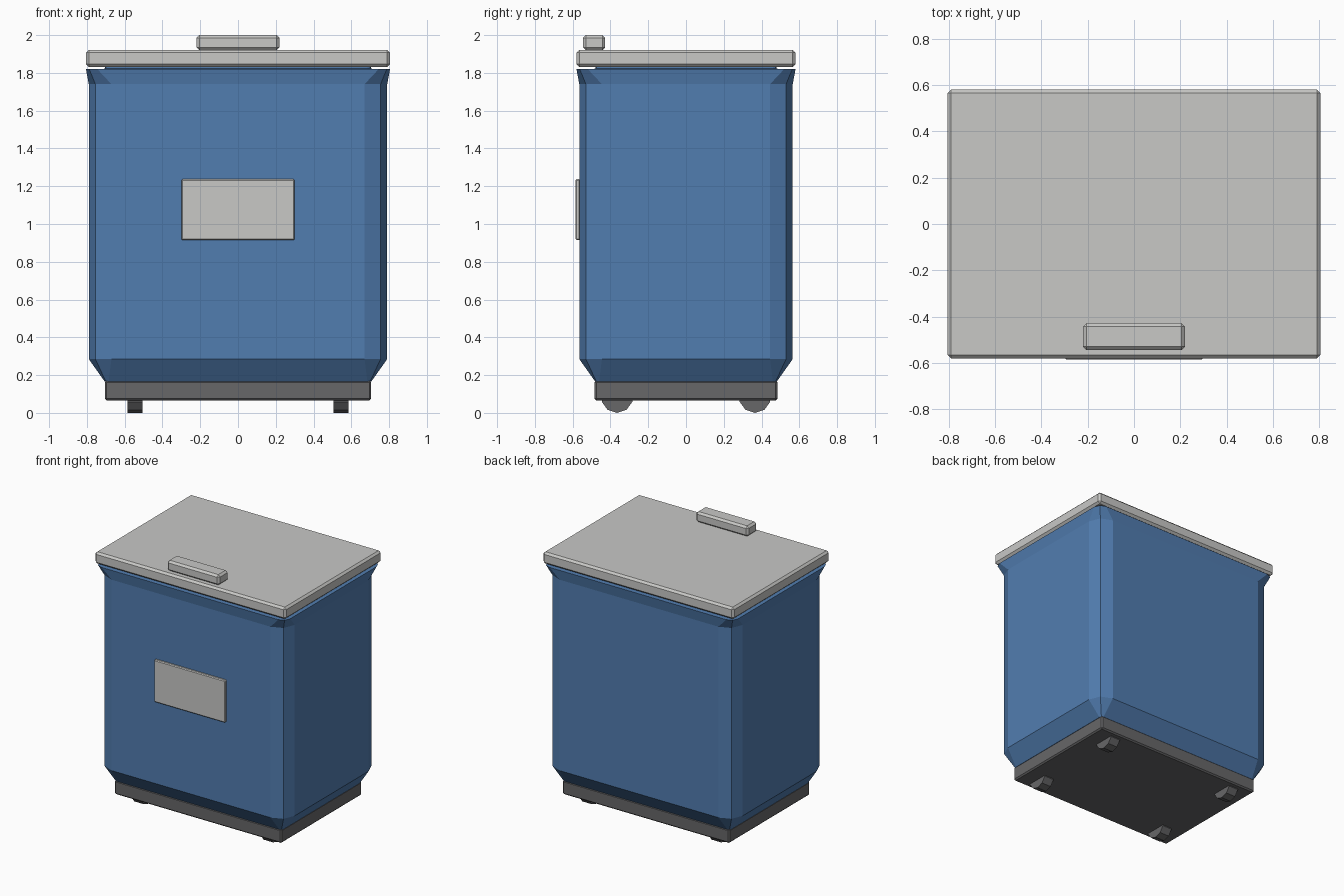
import bpy, bmesh, math
from mathutils import Matrix, Vector

old = bpy.data.objects.get("Cube")
if old:
    bpy.data.objects.remove(old, do_unlink=True)


def material(name, rgb):
    m = bpy.data.materials.new(name)
    m.use_nodes = True
    m.diffuse_color = (*rgb, 1)
    m.node_tree.nodes["Principled BSDF"].inputs["Base Color"].default_value = (*rgb, 1)
    return m


blue = material("blue paint", (0.083, 0.205, 0.435))
pale = material("pale grey", (0.58, 0.58, 0.565))
dark = material("dark grey", (0.135, 0.135, 0.14))


def finish(name, bm, mat):
    bmesh.ops.recalc_face_normals(bm, faces=bm.faces)
    mesh = bpy.data.meshes.new(name)
    bm.to_mesh(mesh)
    bm.free()
    mesh.materials.append(mat)
    ob = bpy.data.objects.new(name, mesh)
    bpy.context.collection.objects.link(ob)
    return ob


def box(name, lo, hi, mat, bevel):
    lo, hi = Vector(lo), Vector(hi)
    bm = bmesh.new()
    bmesh.ops.create_cube(bm, size=1, matrix=Matrix.Translation((lo + hi) / 2) @ Matrix.Diagonal((*(hi - lo), 1)))
    bmesh.ops.bevel(bm, geom=bm.edges[:], offset=bevel, segments=1, affect='EDGES')
    return finish(name, bm, mat)


def rounded_ring(bm, hx, hy, r, z):
    """Rectangle ring whose corners are arcs of two segments."""
    ring = []
    for i, (sx, sy) in enumerate([(1, 1), (-1, 1), (-1, -1), (1, -1)]):
        for k in range(3):
            a = math.radians(90 * i + 45 * k)
            ring.append(bm.verts.new((sx * (hx - r) + r * math.cos(a),
                                      sy * (hy - r) + r * math.sin(a), z)))
    return ring


# Body: tapered foot, straight walls, flared rim and a narrow neck under the lid
bm = bmesh.new()
sections = [(0.705, 0.48, 0.02, 0.165), (0.79, 0.565, 0.12, 0.285), (0.79, 0.565, 0.12, 1.74),
            (0.805, 0.58, 0.06, 1.82), (0.705, 0.48, 0.02, 1.822), (0.705, 0.48, 0.02, 1.84)]
rings = [rounded_ring(bm, *s) for s in sections]
for a, b in zip(rings, rings[1:]):
    for i in range(len(a)):
        j = (i + 1) % len(a)
        bm.faces.new((a[i], a[j], b[j], b[i]))
bm.faces.new(rings[0])
bm.faces.new(rings[-1])
finish("body", bm, blue)

# Lid, handle, front plate and base
box("lid", (-0.805, -0.58, 1.832), (0.805, 0.58, 1.922), pale, 0.015)
box("lid_handle", (-0.22, -0.545, 1.92), (0.22, -0.428, 2.0), pale, 0.015)
box("front_plate", (-0.3, -0.585, 0.915), (0.3, -0.56, 1.237), pale, 0.006)
box("base", (-0.705, -0.485, 0.065), (0.705, 0.485, 0.172), dark, 0.01)

# Four ten-sided wheels, each with a vertex at the bottom
for side, x in (("left", 0.545), ("right", -0.545)):
    for end, y in (("front", -0.365), ("back", 0.365)):
        bm = bmesh.new()
        turn = Matrix.Rotation(math.pi / 2, 4, 'Y')
        bmesh.ops.create_cone(bm, cap_ends=True, segments=10, radius1=0.085, radius2=0.085, depth=0.08,
                              matrix=Matrix.Translation((x, y, 0.085)) @ turn)
        low = min(v.co.z for v in bm.verts)
        flat = sum(v.co.z < low + 0.001 for v in bm.verts) > 2
        if flat:
            bmesh.ops.rotate(bm, verts=bm.verts, cent=(x, y, 0.085), matrix=Matrix.Rotation(math.pi / 10, 3, 'X'))
        finish(f"{end}_{side}_wheel", bm, dark)
